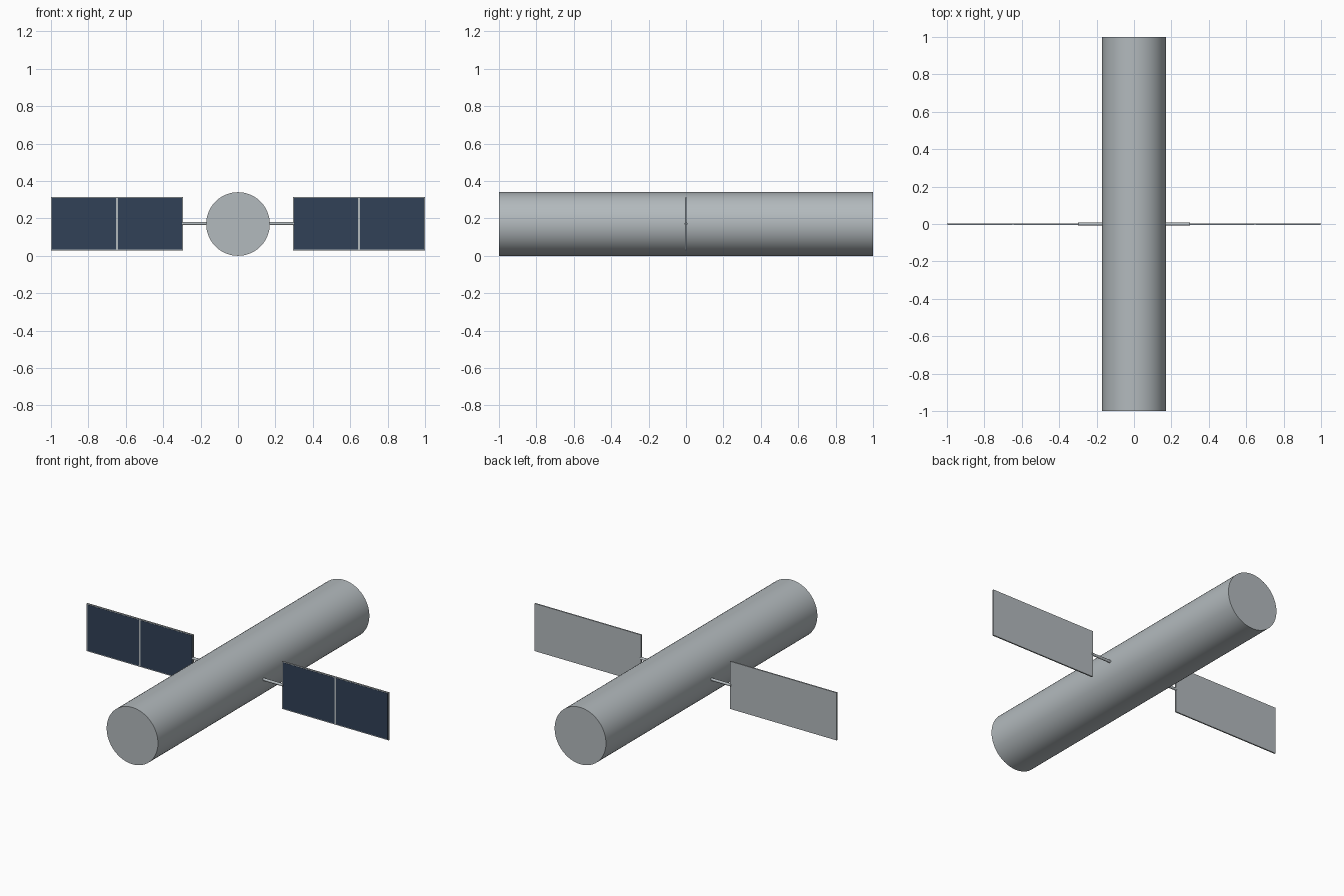
import bpy
import math

cube = bpy.data.objects.get("Cube")
if cube:
    bpy.data.objects.remove(cube, do_unlink=True)


def material(name, rgb):
    mat = bpy.data.materials.new(name)
    mat.use_nodes = True
    mat.diffuse_color = (*rgb, 1)
    mat.node_tree.nodes["Principled BSDF"].inputs["Base Color"].default_value = (*rgb, 1)
    return mat


METAL = material("grey metal", (0.45, 0.49, 0.51))
CELL = material("dark blue cell", (0.031, 0.053, 0.095))
AXIS_Z = 0.17
RADIUS = 0.17


def finish(name, mat):
    obj = bpy.context.object
    obj.name = name
    obj.data.materials.append(mat)
    bpy.ops.object.transform_apply(location=False, rotation=True, scale=True)
    return obj


def cylinder(name, radius, length, location, rotation, sides):
    bpy.ops.mesh.primitive_cylinder_add(vertices=sides, radius=radius, depth=length,
                                        location=location, rotation=rotation)
    finish(name, METAL)
    bpy.ops.object.shade_smooth_by_angle(angle=math.radians(35))


def box(name, location, size, mat):
    bpy.ops.mesh.primitive_cube_add(size=1, location=location)
    bpy.context.object.scale = size
    finish(name, mat)


# Long round body lying front to back
cylinder("body", RADIUS, 2, (0, 0, AXIS_Z), (math.pi / 2, 0, 0), 64)

# Mirrored solar wings: strut, backing panel and two front cells
INNER, OUTER, HEIGHT, THICK = 0.295, 1.0, 0.285, 0.008
BORDER, GAP = 0.005, 0.01
middle = (INNER + OUTER) / 2
cell_width = (OUTER - INNER - 2 * BORDER - GAP) / 2
for side, label in ((1, "left"), (-1, "right")):
    cylinder(label + "_strut", 0.008, 0.16, (side * 0.22, 0, AXIS_Z + 0.002),
             (0, math.pi / 2, 0), 16)
    box(label + "_panel", (side * middle, 0, AXIS_Z + 0.002),
        (OUTER - INNER, THICK, HEIGHT), METAL)
    for step, part in ((-1, "inner"), (1, "outer")):
        x = middle + step * (GAP + cell_width) / 2
        box(f"{label}_{part}_cell", (side * x, -THICK / 2, AXIS_Z + 0.002),
            (cell_width, 0.002, HEIGHT - 2 * BORDER), CELL)
